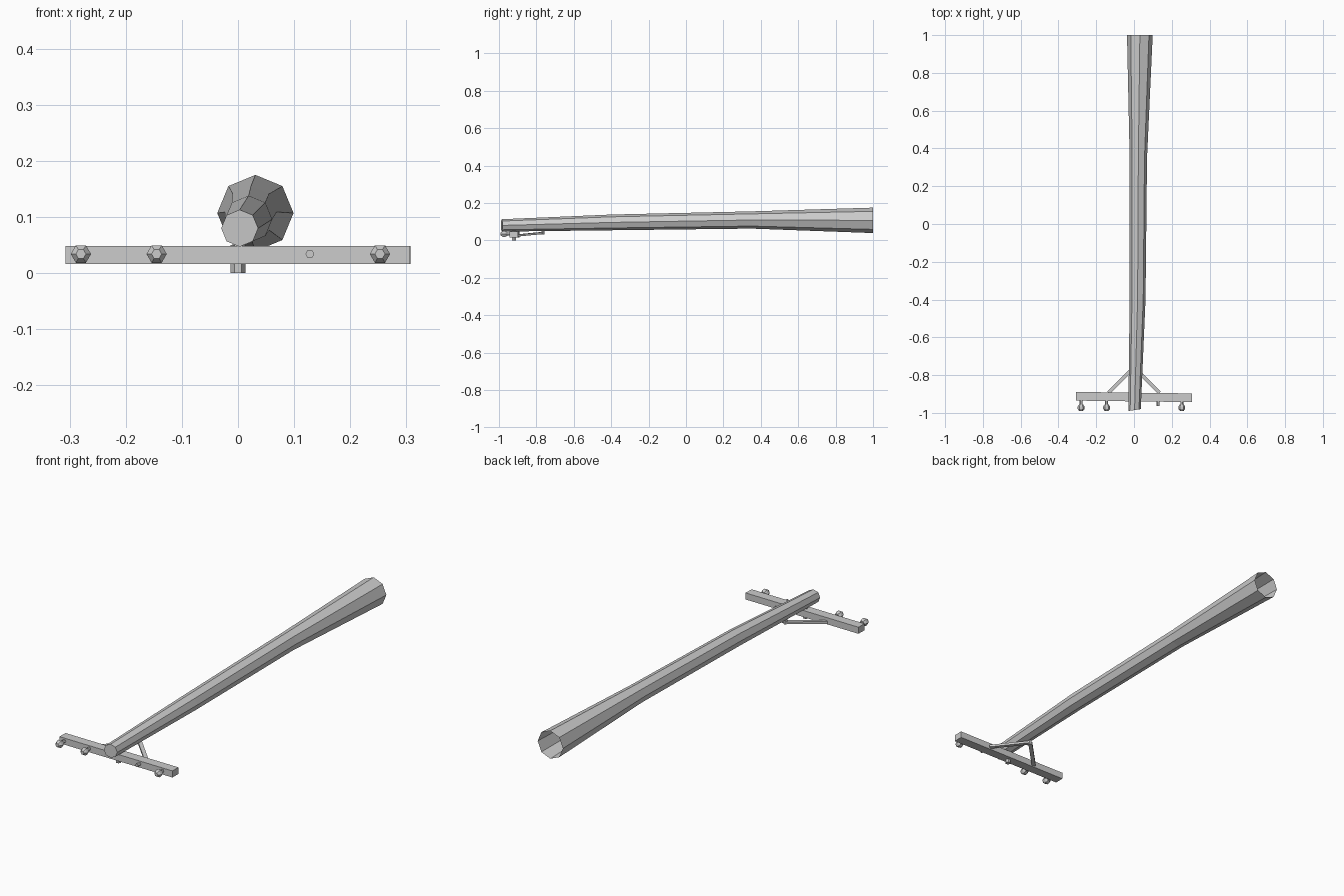
import bpy, bmesh, math
from mathutils import Vector, Matrix

if "Cube" in bpy.data.objects:
    bpy.data.objects.remove(bpy.data.objects["Cube"])


def loft(name, rings, sides, caps=(True, True), turn=0.0, axis='Y'):
    """Skin circular rings given as (centre, radius) along +Y or -Z."""
    bm = bmesh.new()
    loops = []
    for c, r in rings:
        loop = []
        for i in range(sides):
            a = 2 * math.pi * i / sides + turn
            u, v = r * math.cos(a), r * math.sin(a)
            off = Vector((u, 0, v)) if axis == 'Y' else Vector((u, v, 0))
            loop.append(bm.verts.new(Vector(c) + off))
        loops.append(loop)
    for a, b in zip(loops, loops[1:]):
        for i in range(sides):
            j = (i + 1) % sides
            bm.faces.new((a[i], a[j], b[j], b[i]))
    if caps[0]:
        bm.faces.new(loops[0][::-1])
    if caps[1]:
        bm.faces.new(loops[-1])
    return finish(name, bm)


def finish(name, bm):
    bmesh.ops.recalc_face_normals(bm, faces=bm.faces)
    me = bpy.data.meshes.new(name)
    bm.to_mesh(me)
    bm.free()
    ob = bpy.data.objects.new(name, me)
    bpy.context.collection.objects.link(ob)
    return ob


def beam(name, a, b, width, height):
    """Rectangular bar running from a to b, height measured near z."""
    a, b = Vector(a), Vector(b)
    d = (b - a).normalized()
    side = d.cross(Vector((0, 0, 1))).normalized()
    up = side.cross(d)
    rot = Matrix((d, side, up)).transposed().to_4x4()
    bm = bmesh.new()
    bmesh.ops.create_cube(bm, size=1)
    bm.transform(Matrix.Translation((a + b) / 2) @ rot
                 @ Matrix.Diagonal(((b - a).length, width, height, 1)))
    return finish(name, bm)


# Wooden pole: slightly bent, closed at the tip and open at the butt
pole = loft("pole", [((0.003, -0.985, 0.080), 0.033),
                     ((0.019, -0.40, 0.096), 0.042),
                     ((0.023, 0.35, 0.109), 0.046),
                     ((0.031, 1.0, 0.107), 0.068)], 8, caps=(True, False))
for v in pole.data.vertices:            # tip is cut a little askew
    if v.co.y < -0.9:
        v.co.y += 0.15 * (v.co.x - 0.003)

# Crossarm
ARM_L, ARM_R = (-0.307, -0.912, 0.032), (0.307, -0.920, 0.032)
beam("crossarm", ARM_L, ARM_R, 0.046, 0.032)

# Through bolt holding the crossarm to the pole
loft("centre_bolt", [((0, -0.92, 0.05), 0.013), ((0, -0.92, 0.0), 0.013)], 6, axis='Z')

# Diagonal braces meeting under the pole
for label, s in (("left", -1), ("right", 1)):
    beam(label + "_brace", (s * 0.135, -0.893, 0.027), (s * 0.004, -0.762, 0.040), 0.018, 0.011)
loft("brace_bolt", [((0, -0.765, 0.055), 0.010), ((0, -0.765, 0.031), 0.010)], 6, axis='Z')

# Pins with insulators; one pin has lost its insulator
for n, (x, has_cap) in enumerate(((-0.28, True), (-0.145, True), (0.128, False), (0.253, True))):
    loft(f"pin_{n}", [((x, -0.93, 0.034), 0.008), ((x, -0.963, 0.034), 0.008)], 6)
    if has_cap:
        loft(f"insulator_{n}", [((x, -0.955, 0.034), 0.011), ((x, -0.966, 0.034), 0.018),
                                ((x, -0.979, 0.034), 0.018), ((x, -0.991, 0.034), 0.009)], 6)
